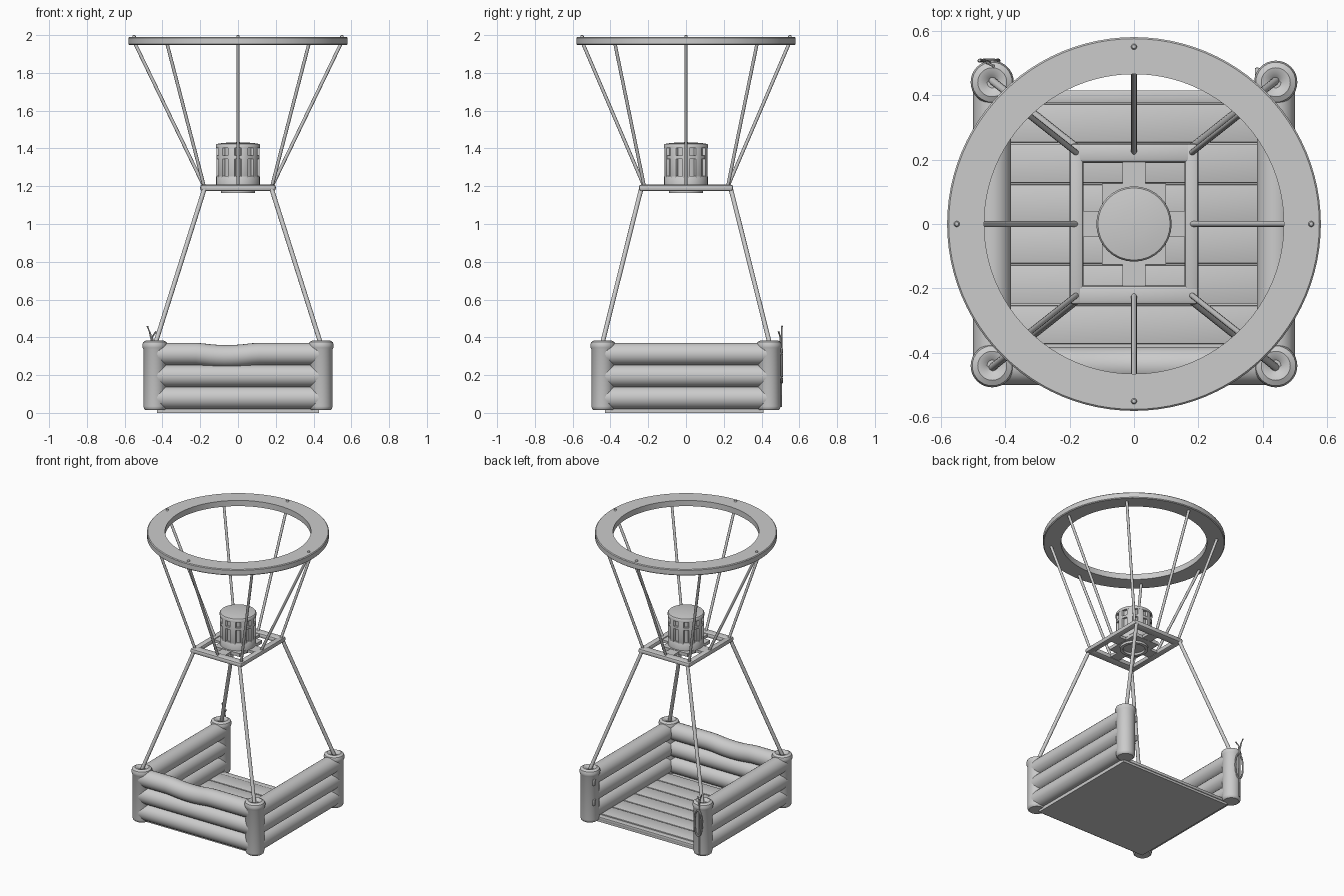
import bpy, bmesh, math
from mathutils import Vector

if "Cube" in bpy.data.objects:
    bpy.data.objects.remove(bpy.data.objects["Cube"])


def mesh_obj(name, bm, smooth=True):
    bmesh.ops.recalc_face_normals(bm, faces=bm.faces)
    me = bpy.data.meshes.new(name)
    bm.to_mesh(me)
    bm.free()
    ob = bpy.data.objects.new(name, me)
    bpy.context.collection.objects.link(ob)
    if smooth:
        bpy.ops.object.select_all(action='DESELECT')
        ob.select_set(True)
        bpy.context.view_layer.objects.active = ob
        bpy.ops.object.shade_smooth_by_angle(angle=math.radians(40))
    return ob


def lathe(name, profile, at=(0, 0, 0), n=32, closed=False):
    """Revolve (radius, z) points about a vertical axis."""
    bm = bmesh.new()
    rings = [[bm.verts.new((at[0] + r * math.cos(2 * math.pi * i / n),
                            at[1] + r * math.sin(2 * math.pi * i / n), at[2] + z))
              for i in range(n)] for r, z in profile]
    pairs = list(zip(rings, rings[1:]))
    if closed:
        pairs.append((rings[-1], rings[0]))
    else:
        bm.faces.new(rings[0])
        bm.faces.new(rings[-1])
    for a, b in pairs:
        for i in range(n):
            j = (i + 1) % n
            bm.faces.new((a[i], a[j], b[j], b[i]))
    return mesh_obj(name, bm)


def tube(name, points, radius, n=12):
    """Sweep a circle along a path of points."""
    pts = [Vector(p) for p in points]
    bm = bmesh.new()
    rings = []
    for k, p in enumerate(pts):
        d = (pts[min(k + 1, len(pts) - 1)] - pts[max(k - 1, 0)]).normalized()
        ref = Vector((0, 0, 1)) if abs(d.z) < 0.95 else Vector((0, 1, 0))
        u = d.cross(ref).normalized()
        v = d.cross(u)
        rings.append([bm.verts.new(p + radius * (u * math.cos(2 * math.pi * i / n)
                                                 + v * math.sin(2 * math.pi * i / n)))
                      for i in range(n)])
    for a, b in zip(rings, rings[1:]):
        for i in range(n):
            j = (i + 1) % n
            bm.faces.new((a[i], a[j], b[j], b[i]))
    bm.faces.new(rings[0])
    bm.faces.new(rings[-1])
    return mesh_obj(name, bm)


def box(name, lo, hi, bevel=0.0, turn=0.0):
    bm = bmesh.new()
    bmesh.ops.create_cube(bm, size=1)
    for v in bm.verts:
        v.co = Vector([(l + h) / 2 + c * (h - l) for l, h, c in zip(lo, hi, v.co)])
    if bevel:
        bmesh.ops.bevel(bm, geom=bm.edges[:], offset=bevel, segments=2,
                        affect='EDGES', profile=0.5)
    ob = mesh_obj(name, bm, bevel > 0)
    ob.rotation_euler.z = turn
    return ob


corners = [(sx, sy) for sx in (-1, 1) for sy in (-1, 1)]
C = 0.44

# Basket floor: base board, planks and back threshold
box("floor_base", (-0.43, -0.43, 0), (0.43, 0.41, 0.025))
for i in range(6):
    y = -0.375 + i * 0.125
    box(f"floor_plank_{i}", (-0.42, y + 0.003, 0.02), (0.42, y + 0.122, 0.04), 0.003)
box("back_threshold", (-0.42, 0.375, 0.015), (0.42, 0.415, 0.036), 0.004)

# Padded rolls on the front, left and right; the back is open
for i, z in enumerate((0.08, 0.196, 0.312)):
    front = [(-C + 2 * C * k / 24, -C, z) for k in range(25)]
    if i == 2:
        front = [(x, y, z - 0.012 * max(0, 1 - ((x + 0.06) / 0.15) ** 2)) for x, y, z in front]
    tube(f"front_roll_{i}", front, 0.059, 24)
    for s, side in ((-1, "left"), (1, "right")):
        tube(f"{side}_roll_{i}", [(s * C, -C, z), (s * C, C, z)], 0.059, 24)

# Corner posts with a rolled, dimpled cap
post = [(0.05, 0.015), (0.058, 0.022), (0.06, 0.035), (0.06, 0.335), (0.065, 0.345),
        (0.067, 0.36), (0.062, 0.375), (0.045, 0.384), (0.028, 0.38), (0.012, 0.365)]
for i, (sx, sy) in enumerate(corners):
    lathe(f"corner_post_{i}", post, (sx * C, sy * C, 0))

# Rope and hanging loop on the back left post, latch on the back right post
tube("tie_rope", [(-0.455, 0.503, 0.03), (-0.455, 0.505, 0.37), (-0.465, 0.507, 0.42),
                  (-0.48, 0.508, 0.46)], 0.005, 8)
loop = [(-0.45 + 0.03 * math.cos(a), 0.507, 0.25 + 0.09 * math.sin(a))
        for a in [2 * math.pi * k / 20 for k in range(21)]]
tube("rope_loop", loop, 0.006, 8)
tube("rope_tail", [(-0.445, 0.5, 0.36), (-0.455, 0.5, 0.4), (-0.435, 0.49, 0.43)], 0.005, 8)
for z in (0.16, 0.3):
    box("post_latch", (0.375, 0.46, z - 0.02), (0.39, 0.485, z + 0.02), 0.004)

# Burner frame: rounded outer bars, cross arms and centre plate
for s in (-1, 1):
    box("frame_side_bar", (s * 0.178 - 0.022, -0.25, 1.175), (s * 0.178 + 0.022, 0.25, 1.208), 0.012)
    box("frame_end_bar", (-0.2, s * 0.22 - 0.03, 1.175), (0.2, s * 0.22 + 0.03, 1.208), 0.012)
box("frame_arm_x", (-0.17, -0.04, 1.182), (0.17, 0.04, 1.2))
box("frame_arm_y", (-0.035, -0.21, 1.181), (0.035, 0.21, 1.201))
box("burner_plate", (-0.1, -0.125, 1.18), (0.1, 0.125, 1.203))
lathe("burner_collar", [(0.07, 1.165), (0.09, 1.165), (0.09, 1.185), (0.07, 1.185)], closed=True)

# Burner can: core, base band, lid band, ribs and cross bars
lathe("burner_core", [(0.1, 1.2), (0.1, 1.41)])
lathe("burner_base", [(0.116, 1.198), (0.116, 1.25), (0.112, 1.255), (0.098, 1.255)])
lathe("burner_lid", [(0.098, 1.402), (0.117, 1.402), (0.117, 1.418), (0.112, 1.424),
                     (0.08, 1.429), (0.04, 1.432), (0.004, 1.433)])
lathe("burner_band", [(0.097, 1.345), (0.115, 1.345), (0.115, 1.362), (0.097, 1.362)], closed=True)
for i in range(10):
    a = math.radians(90 + 36 * (i + 0.5))
    box(f"burner_rib_{i}", (0.09, -0.019, 1.24), (0.115, 0.019, 1.41), 0.004, a)

# Lower cables from the posts to the frame
for i, (sx, sy) in enumerate(corners):
    tube(f"lower_cable_{i}", [(sx * 0.44, sy * 0.445, 0.36), (sx * 0.175, sy * 0.235, 1.195)], 0.012)

# Top hoop
lathe("top_hoop", [(0.465, 1.95), (0.575, 1.947), (0.58, 1.952), (0.58, 1.985),
                   (0.575, 1.99), (0.465, 1.99)], n=96, closed=True)

# Upper cables from the frame to the hoop, with bolt heads on the four main ones
for i in range(8):
    a = math.pi / 4 * i
    c, s = math.cos(a), math.sin(a)
    foot = (0.178 * round(c), 0.22 * round(s), 1.195)
    r = 0.55 if i % 2 == 0 else 0.535
    tube(f"upper_cable_{i}", [foot, (r * c, r * s, 1.965)], 0.009)
    if i % 2 == 0:
        lathe(f"hoop_bolt_{i}", [(0.009, 1.98), (0.009, 1.994), (0.006, 1.999), (0.002, 2.0)],
              (r * c, r * s, 0), 12)
